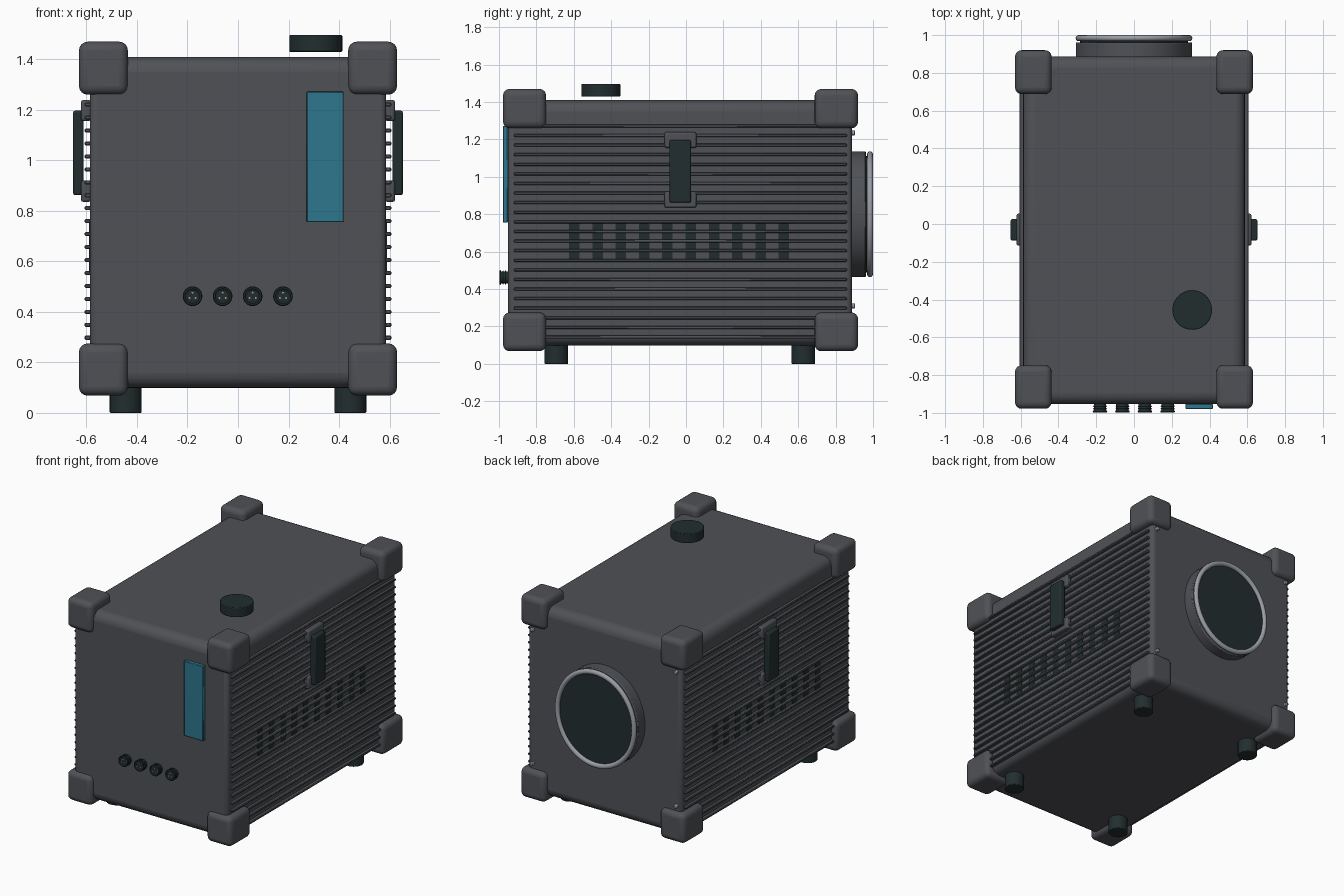
import bpy, math
from mathutils import Vector

if "Cube" in bpy.data.objects:
    bpy.data.objects.remove(bpy.data.objects["Cube"])


def material(name, r, g, b):
    m = bpy.data.materials.new(name)
    m.diffuse_color = (r, g, b, 1)
    m.use_nodes = True
    m.node_tree.nodes["Principled BSDF"].inputs["Base Color"].default_value = m.diffuse_color
    return m


GREY = material("casing grey", 0.078, 0.083, 0.093)
DARK = material("dark rubber", 0.016, 0.027, 0.028)
BLUE = material("blue panel", 0.028, 0.18, 0.27)
SILVER = material("silver", 0.33, 0.34, 0.38)


def finish(o, name, mat, bevel=0.0, segments=3):
    o.name = name
    o.data.materials.append(mat)
    if bevel:
        b = o.modifiers.new("bevel", 'BEVEL')
        b.width, b.segments, b.limit_method = bevel, segments, 'ANGLE'
    bpy.ops.object.shade_smooth_by_angle(angle=math.radians(35))
    return o


def box(name, lo, hi, mat, bevel=0.0, segments=3):
    """Box between two corners."""
    lo, hi = Vector(lo), Vector(hi)
    bpy.ops.mesh.primitive_cube_add(size=1, location=(lo + hi) / 2)
    o = bpy.context.object
    for v in o.data.vertices:
        v.co *= hi - lo
    return finish(o, name, mat, bevel, segments)


def cyl(name, loc, r, depth, mat, axis='Z', sides=32, bevel=0.0):
    rot = (math.pi / 2, 0, 0) if axis == 'Y' else (0, 0, 0)
    bpy.ops.mesh.primitive_cylinder_add(vertices=sides, radius=r, depth=depth,
                                        location=loc, rotation=rot)
    return finish(bpy.context.object, name, mat, bevel, 2)


def ring(name, loc, r, minor, mat, sides=32, minor_sides=8):
    bpy.ops.mesh.primitive_torus_add(location=loc, rotation=(math.pi / 2, 0, 0), major_radius=r,
                                     minor_radius=minor, major_segments=sides,
                                     minor_segments=minor_sides)
    return finish(bpy.context.object, name, mat)


# Casing: wide rounding on the horizontal edges, narrow on the uprights
case = box("casing", (-0.587, -0.953, 0.098), (0.587, 0.887, 1.41), GREY)
weights = case.data.attributes.new("bevel_weight_edge", 'FLOAT', 'EDGE')
for e in case.data.edges:
    a, b = (case.data.vertices[i].co for i in e.vertices)
    weights.data[e.index].value = 0.45 if abs(a.z - b.z) > 0.1 else 1.0
bev = case.modifiers.new("bevel", 'BEVEL')
bev.width, bev.segments, bev.limit_method = 0.06, 5, 'WEIGHT'

# Corner bumpers
for sx in (-1, 1):
    for y0, y1 in ((-0.978, -0.748), (0.688, 0.92)):
        for z0, z1 in ((0.068, 0.275), (1.26, 1.47)):
            box("corner_bumper", (sx * 0.533 - 0.097, y0, z0),
                (sx * 0.533 + 0.097, y1, z1), GREY, 0.035, 4)

for s in (-1, 1):
    # Cooling fins
    for k in range(-11, 12):
        z = 0.708 + 0.0513 * k
        box("cooling_fin", (s * 0.594 - 0.013, -0.92, z - 0.008),
            (s * 0.594 + 0.013, 0.86, z + 0.008), GREY, 0.004, 1)
    # Vent slots, crossed by the fins
    for i in range(10):
        y = -0.597 + 0.1245 * i
        box("vent_slot", (s * 0.587 - 0.003, y - 0.028, 0.558),
            (s * 0.587 + 0.003, y + 0.028, 0.755), DARK)
    # Carry handle and its two brackets
    box("handle", (s * 0.632 - 0.021, -0.088, 0.862),
        (s * 0.632 + 0.021, 0.026, 1.197), DARK, 0.008, 2)
    for z0, z1 in ((0.835, 0.92), (1.155, 1.24)):
        box("handle_bracket", (s * 0.602 - 0.02, -0.115, z0),
            (s * 0.602 + 0.02, 0.055, z1), GREY, 0.01, 2)
    # Feet and back screws
    for y in (-0.693, 0.628):
        cyl("foot", (s * 0.445, y, 0.06), 0.063, 0.12, DARK, bevel=0.004)
    for z in (0.31, 1.235):
        cyl("back_screw", (s * 0.55, 0.892, z), 0.013, 0.024, SILVER, 'Y', 12, 0.004)

# Top knob
cyl("top_knob", (0.308, -0.455, 1.463), 0.105, 0.066, DARK, sides=48, bevel=0.004)

# Front display panel
box("display_panel", (0.272, -0.979, 0.755), (0.418, -0.953, 1.272), BLUE, 0.003, 1)

# Front sockets: ribbed barrel, rim and three pins
for x in (-0.18, -0.061, 0.058, 0.178):
    cyl("socket_barrel", (x, -0.968, 0.462), 0.033, 0.05, DARK, 'Y', 24)
    for y in (-0.965, -0.978):
        ring("socket_rib", (x, y, 0.462), 0.033, 0.004, DARK, 24, 6)
    ring("socket_rim", (x, -0.993, 0.462), 0.033, 0.006, DARK, 24, 6)
    ring("socket_trim", (x, -0.993, 0.462), 0.026, 0.002, GREY, 24, 6)
    for a in (90, 210, 330):
        t = math.radians(a)
        cyl("socket_pin", (x + 0.014 * math.cos(t), -0.993, 0.462 + 0.014 * math.sin(t)),
            0.004, 0.008, SILVER, 'Y', 8)

# Rear outlet, slightly taller than wide
outlet = [
    cyl("outlet_flange", (0, 0.92, 0.80), 0.308, 0.084, GREY, 'Y', 64, 0.006),
    cyl("outlet_neck", (0, 0.965, 0.80), 0.27, 0.02, GREY, 'Y', 64),
    cyl("outlet_cover", (0, 0.972, 0.80), 0.285, 0.02, DARK, 'Y', 64),
    ring("outlet_ring", (0, 0.984, 0.80), 0.293, 0.016, SILVER, 64, 12),
]
for o in outlet:
    o.scale.y = 1.09
